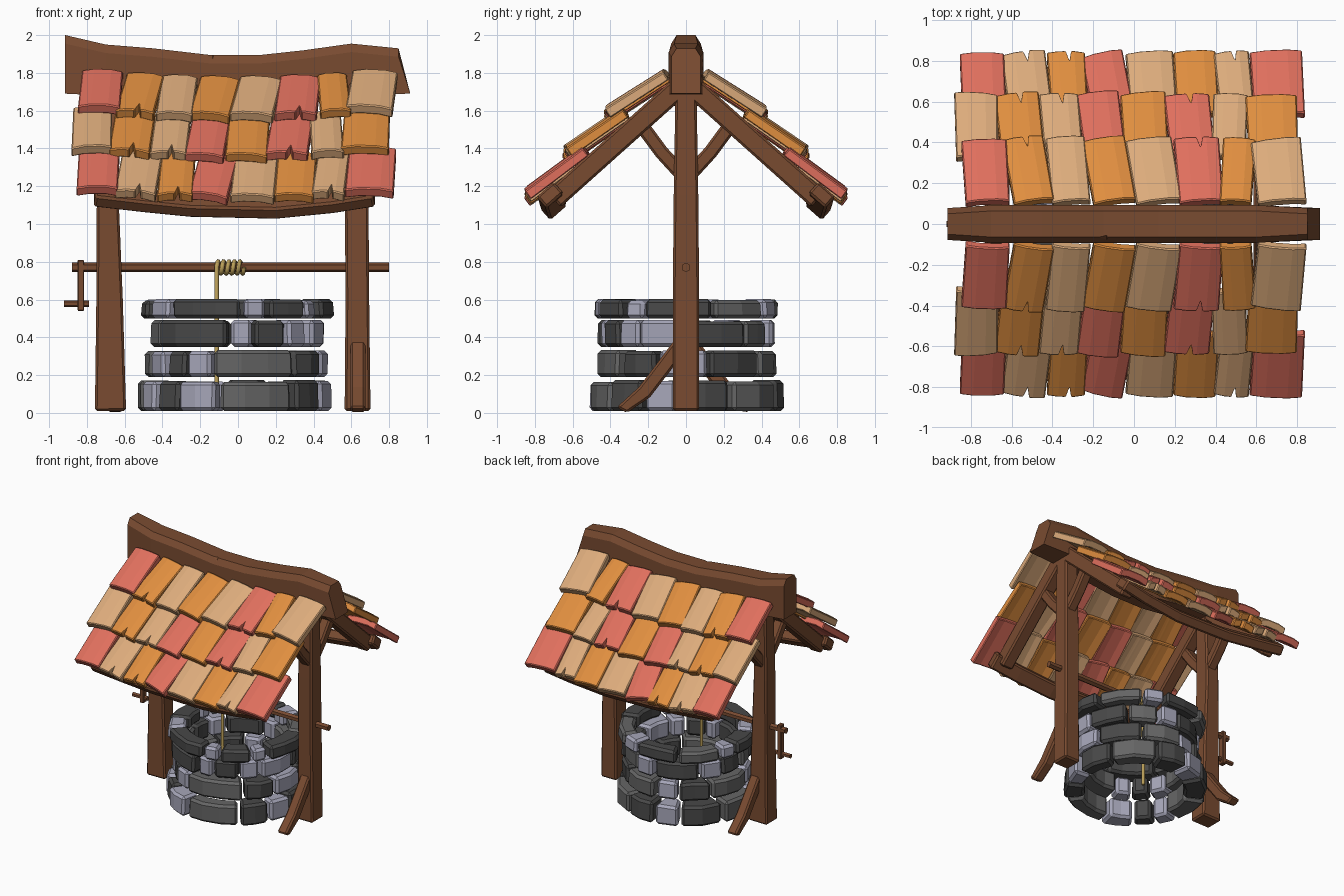
import bpy, bmesh, math, random
from mathutils import Vector, Matrix

if "Cube" in bpy.data.objects:
    bpy.data.objects.remove(bpy.data.objects["Cube"])
random.seed(4)

def material(name, rgb):
    m = bpy.data.materials.new(name)
    m.diffuse_color = (*rgb, 1)
    m.use_nodes = True
    m.node_tree.nodes["Principled BSDF"].inputs["Base Color"].default_value = m.diffuse_color
    return m

WOOD = material("wood", (.19, .07, .03))
ROPE = material("rope", (.5, .35, .1))
TILE = {"r": material("red_clay", (.74, .16, .11)),
        "o": material("orange_clay", (.74, .27, .05)),
        "t": material("tan_clay", (.72, .41, .2))}
STONE = {"d": material("dark_stone", (.065, .065, .065)),
         "m": material("grey_stone", (.13, .13, .13)),
         "l": material("pale_stone", (.38, .38, .48))}

def loft(name, rings, mat, bevel=0, mirror=False):
    """Skin equal-length rings of points and cap both ends."""
    bm = bmesh.new()
    vs = [[bm.verts.new(p) for p in r] for r in rings]
    n = len(vs[0])
    for a, b in zip(vs, vs[1:]):
        for i in range(n):
            bm.faces.new((a[i], a[(i + 1) % n], b[(i + 1) % n], b[i]))
    bm.faces.new(vs[0])
    bm.faces.new(vs[-1])
    bmesh.ops.recalc_face_normals(bm, faces=bm.faces)
    me = bpy.data.meshes.new(name)
    bm.to_mesh(me)
    bm.free()
    me.materials.append(mat)
    ob = bpy.data.objects.new(name, me)
    bpy.context.collection.objects.link(ob)
    if mirror:
        m = ob.modifiers.new("mirror", "MIRROR")
        m.use_axis = (False, True, False)
        m.use_mirror_merge = False
    if bevel:
        b = ob.modifiers.new("bevel", "BEVEL")
        b.width, b.segments, b.angle_limit = bevel, 1, math.radians(40)
    return ob

def beam(name, path, side, sizes, bevel=.012, mirror=False, sides=4):
    """Beam along a path; sizes are (along side, across) widths per point."""
    pts = [Vector(p) for p in path]
    side = Vector(side).normalized()
    if len(sizes) == 1:
        sizes = sizes * len(pts)
    rings = []
    for i, (p, (w, h)) in enumerate(zip(pts, sizes)):
        t = pts[min(i + 1, len(pts) - 1)] - pts[max(i - 1, 0)]
        nrm = side.cross(t).normalized()
        ring = []
        for k in range(sides):
            a = (k + .5) * math.tau / sides
            s = .5 / math.cos(math.pi / sides) if sides == 4 else .5
            q = p + side * w * s * math.cos(a) + nrm * h * s * math.sin(a)
            q.z = max(q.z, 0)
            ring.append(q)
        rings.append(ring)
    return loft(name, rings, WOOD, bevel, mirror)

# Posts
beam("left_post", [(-.675, 0, .01), (-.68, 0, .6), (-.69, 0, 1.15), (-.68, 0, 1.75)],
     (0, 1, 0), [(.14, .165), (.13, .14), (.13, .115), (.11, .11)])
beam("right_post", [(.633, 0, .01), (.632, 0, .6), (.628, 0, 1.15), (.63, 0, 1.75)],
     (0, 1, 0), [(.14, .137), (.14, .125), (.13, .125), (.11, .11)])

# Curved foot braces, on opposite sides of the two posts
for name, x, s in (("left_foot_brace", -.65, 1), ("right_foot_brace", .635, -1)):
    beam(name, [(x, s * .03, .36), (x, s * .12, .24), (x, s * .22, .11), (x, s * .34, 0)],
         (1, 0, 0), [(.08, .08)])

# Sagging ridge beam, with a chip cut from its top edge
tops = [(-.915, 2.0), (-.7, 1.95), (-.45, 1.93), (-.15, 1.895), (.12, 1.895),
        (.35, 1.92), (.6, 1.955), (.85, 1.93)]
rings = []
for x, z in tops:
    w = .078 if abs(x) > .8 else .092
    low, xb = z - .27, x
    if x < -.9:
        low = 1.69
    if x > .8:
        low, xb = 1.69, .912
    c = .028
    rings.append([(xb, -w, low), (x, -w, z - c * 1.6), (x, -w + c, z),
                  (x, w - c, z), (x, w, z - c * 1.6), (xb, w, low)])
ridge = loft("ridge_beam", rings, WOOD)
chip = loft("chip_cutter", [[(-.2, y, 1.93), (-.06, y, 1.93), (-.135, y, z)]
                            for y, z in ((-.12, 1.83), (-.04, 1.91))], WOOD)
chip.hide_render = True
chip.hide_viewport = True
cut = ridge.modifiers.new("chip", "BOOLEAN")
cut.operation, cut.object = "DIFFERENCE", chip

# Rafters, struts and eave beams (mirrored front to back)
for side, x in (("left", -.68), ("right", .635)):
    beam(side + "_rafter", [(x, -.04, 1.72), (x, -.7, 1.13)], (1, 0, 0), [(.1, .11)],
         mirror=True)
    beam(side + "_strut", [(x, -.02, 1.26), (x, -.13, 1.38), (x, -.27, 1.57)], (1, 0, 0),
         [(.08, .075)], mirror=True)
beam("eave_beam", [(-.76, -.72, 1.155), (-.5, -.71, 1.125), (-.25, -.7, 1.1), (.2, -.7, 1.09),
                   (.5, -.71, 1.12), (.72, -.72, 1.155)], (0, -.75, -.66),
     [(.12, .08)], mirror=True)

# Roof tiles: three overlapping rows per slope
def tile(name, x0, x1, top, bot, turn, col, notch):
    top, bot = Vector((0, *top)), Vector((0, *bot))
    mid = (x0 + x1) / 2
    sag = -.05 * (1 - (mid / .85) ** 2)
    down = (bot - top).normalized()
    nrm = down.cross(Vector((1, 0, 0)))
    if nrm.z < 0:
        nrm.negate()
    L, W = (bot - top).length, x1 - x0
    centre = (top + bot) / 2 + Vector((mid, 0, sag))
    rot = Matrix.Rotation(math.radians(turn), 3, nrm)
    cols = [(0, 0, 0), (.3, .013, 0), (.72, .013, 0), (1, 0, 0)]
    if notch:
        cols[2:2] = [(.5, .013, 0), (.58, .013, .06), (.64, .013, 0)]
    rings = []
    ends = [random.uniform(-.012, .012) for _ in range(2)]
    for u, crown, bite in cols:
        lo = L / 2 - bite + ends[0] + (ends[1] - ends[0]) * u
        taper = random.uniform(.95, 1)
        ring = []
        for v, k, h in ((-L / 2, taper, 0), (lo, 1, 0), (lo, 1, -.055), (-L / 2, taper, -.05)):
            p = Vector((1, 0, 0)) * (u - .5) * W * k + down * v + nrm * (crown + h)
            ring.append(centre + rot @ p)
        rings.append(ring)
    loft(name, rings, TILE[col], .006, True)

rows = [
    ((-.11, 1.825), (-.42, 1.63), "rototrot", (-.84, -.62, -.42, -.23, -.02, .205, .425, .585, .83),
     (-3, -9, -5, -9, -8, -4, 3, -5), (1, 5)),
    ((-.33, 1.625), (-.64, 1.415), "totrorto", (-.88, -.67, -.455, -.265, -.06, .16, .38, .55, .8),
     (-1, -5, -4, -6, -3, -5, 2, -2), (1, 2, 5)),
    ((-.54, 1.42), (-.84, 1.2), "rtortotr", (-.85, -.635, -.42, -.235, -.03, .2, .405, .575, .83),
     (-2, -6, -3, -9, -4, -3, -5, -3), (1, 2, 6)),
]
for r, (top, bot, cols, xs, turns, notches) in enumerate(rows):
    for i, col in enumerate(cols):
        tile(f"roof_tile_{r + 1}_{i + 1}", xs[i] + .002, xs[i + 1] + .004, top, bot,
             turns[i], col, i in notches)

# Windlass axle, crank arm and handle
beam("axle", [(-.88, 0, .77), (.8, 0, .77)], (0, 1, 0), [(.05, .05)], 0, sides=6)
beam("crank_arm", [(-.832, 0, .54), (-.832, 0, .81)], (0, 1, 0), [(.045, .036)], .005)
beam("crank_handle", [(-.92, 0, .578), (-.79, 0, .578)], (0, 1, 0), [(.036, .036)], 0, sides=6)

# Rope coiled on the axle and hanging into the well
pts = [(-.113, -.032, .12), (-.113, -.032, .77)]
for k in range(1, 61):
    a = math.pi - k * math.tau / 12
    pts.append((-.113 + .145 * k / 60, .032 * math.cos(a), .77 + .032 * math.sin(a)))
cu = bpy.data.curves.new("rope", "CURVE")
cu.dimensions = "3D"
cu.bevel_depth, cu.bevel_resolution, cu.use_fill_caps = .0125, 1, True
sp = cu.splines.new("POLY")
sp.points.add(len(pts) - 1)
for p, co in zip(sp.points, pts):
    p.co = (*co, 1)
cu.materials.append(ROPE)
bpy.context.collection.objects.link(bpy.data.objects.new("rope", cu))

# Well wall: four courses of curved stones; angles run from the front towards the right
def stone(name, a0, a1, z0, z1, r, col):
    n = max(1, round((a1 - a0) / 17))
    rings = []
    ro, ri = r + random.uniform(-.012, .012), r - .135 + random.uniform(-.02, .015)
    zt = z1 + random.uniform(-.006, .004)
    for i in range(n + 1):
        a = math.radians(a0 + 1.3 + (a1 - a0 - 2.6) * i / n)
        d = Vector((math.sin(a), -math.cos(a), 0))
        o = ro + random.uniform(-.01, .01)
        rings.append([d * q + Vector((-.01, 0, z)) for q, z in
                      ((ri, z0), (o, z0), (o + random.uniform(-.012, .006), zt), (ri, zt))])
    loft(name, rings, STONE[col], .018)

courses = [
    (.01, .17, .51, -38, "lmdldmdldmld", (27, 48, 26, 22, 34, 40, 28, 22, 37, 38, 18, 20)),
    (.19, .33, .465, -16, "mdldmldmldl", (57, 30, 34, 42, 38, 22, 30, 45, 22, 20, 20)),
    (.35, .49, .46, -62, "dldlldmldldm", (57, 17, 25, 20, 38, 38, 30, 20, 44, 22, 26, 23)),
    (.5, .6, .5, -45, "dldldmldmldl", (49, 16, 28, 15, 44, 40, 20, 40, 38, 16, 30, 24)),
]
for c, (z0, z1, r, a, cols, spans) in enumerate(courses):
    for i, (col, w) in enumerate(zip(cols, spans)):
        stone(f"well_stone_{c + 1}_{i + 1}", a, a + w, z0, z1, r, col)
        a += w
